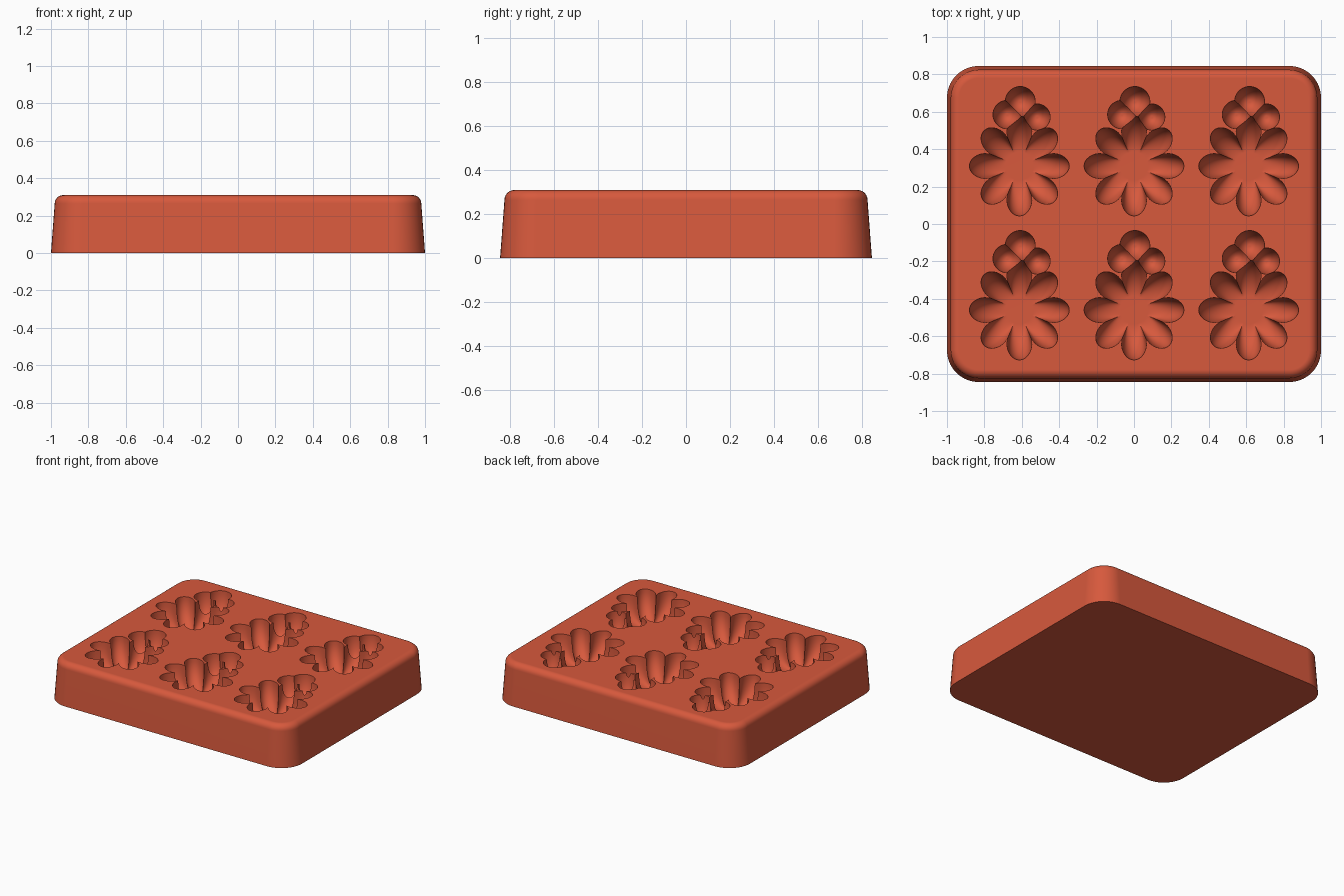
import bpy, bmesh
from math import sin, cos, pi, tau

if "Cube" in bpy.data.objects:
    bpy.data.objects.remove(bpy.data.objects["Cube"])

HALF_X, HALF_Y, HEIGHT = 1.0, 0.845, 0.31
CORNER, FILLET, DRAFT = 0.17, 0.045, 0.02

clay = bpy.data.materials.new("terracotta_red")
clay.use_nodes = True
color = (0.68, 0.1, 0.046, 1)
clay.diffuse_color = color
shader = clay.node_tree.nodes["Principled BSDF"]
shader.inputs["Base Color"].default_value = color
shader.inputs["Roughness"].default_value = 0.6


def loft(bm, rings):
    """Skin a stack of equal-length rings and cap both ends."""
    loops = [[bm.verts.new(p) for p in ring] for ring in rings]
    n = len(loops[0])
    for low, high in zip(loops, loops[1:]):
        for i in range(n):
            j = (i + 1) % n
            bm.faces.new((low[i], low[j], high[j], high[i]))
    bm.faces.new(loops[0][::-1])
    bm.faces.new(loops[-1])


def make_object(name, bm):
    bmesh.ops.recalc_face_normals(bm, faces=bm.faces)
    mesh = bpy.data.meshes.new(name)
    bm.to_mesh(mesh)
    bm.free()
    mesh.materials.append(clay)
    obj = bpy.data.objects.new(name, mesh)
    bpy.context.collection.objects.link(obj)
    return obj


def rounded_rectangle(inset, z, steps=10):
    radius = CORNER - inset
    points = []
    for quarter, (sx, sy) in enumerate([(1, 1), (-1, 1), (-1, -1), (1, -1)]):
        for k in range(steps + 1):
            a = (quarter + k / steps) * pi / 2
            points.append((sx * (HALF_X - CORNER) + radius * cos(a),
                           sy * (HALF_Y - CORNER) + radius * sin(a), z))
    return points


def bowl(bm, x, y, outline, depth, floor, count, steps=12):
    """Rounded hollow whose rim follows outline(angle) and fades to a round floor."""
    levels = [(pi / 2 * (1 - k / steps)) for k in range(steps + 1)]
    rings = []
    for a in levels:
        rings.append([(x + r * cos(t), y + r * sin(t), HEIGHT - depth * sin(a))
                      for t in (tau * i / count for i in range(count))
                      for r in [floor + (outline(t) - floor) * cos(a)]])
    # Carry the rim straight up through the top of the block
    rings.append([(px, py, HEIGHT + 0.05) for px, py, _ in rings[-1]])
    loft(bm, rings)


def petals(angle):
    return 0.165 + 0.102 * abs(cos(4 * angle)) ** 0.7


# Block with drafted sides and a rounded top edge
bm = bmesh.new()
profile = [(0, 0)]
for k in range(7):
    a = pi / 2 * k / 6
    profile.append((DRAFT + FILLET * (1 - cos(a)), HEIGHT - FILLET * (1 - sin(a))))
loft(bm, [rounded_rectangle(inset, z) for inset, z in profile])
block = make_object("mold_block", bm)

# Hollows: an eight-petal flower with three berries above it, in two rows of three
berries = [(0.005, 0.345, 0.08), (-0.065, 0.275, 0.076), (0.095, 0.262, 0.07)]
cutters = []
flowers = bmesh.new()
berry_sets = [bmesh.new() for _ in berries]
for x in (-0.613, 0, 0.613):
    for y in (0.31, -0.46):
        bowl(flowers, x, y, petals, 0.2, 0.075, 128)
        for berry_bm, (dx, dy, radius) in zip(berry_sets, berries):
            bowl(berry_bm, x + dx, y + dy, lambda t, r=radius: r, 0.15, 0.006, 36)
cutters.append(make_object("flower_cutter", flowers))
cutters += [make_object("berry_cutter", b) for b in berry_sets]

bpy.ops.object.select_all(action="DESELECT")
block.select_set(True)
bpy.context.view_layer.objects.active = block
for cutter in cutters:
    cutter.hide_render = True
    cut = block.modifiers.new("hollow", "BOOLEAN")
    cut.operation = "DIFFERENCE"
    cut.solver = "EXACT"
    cut.object = cutter
    bpy.ops.object.modifier_apply(modifier=cut.name)
    bpy.data.objects.remove(cutter)

# Smooth walls, crisp rims and a flat top
bpy.ops.object.shade_smooth_by_angle(angle=0.7)
weighted = block.modifiers.new("flat_top", "WEIGHTED_NORMAL")
weighted.keep_sharp = True
